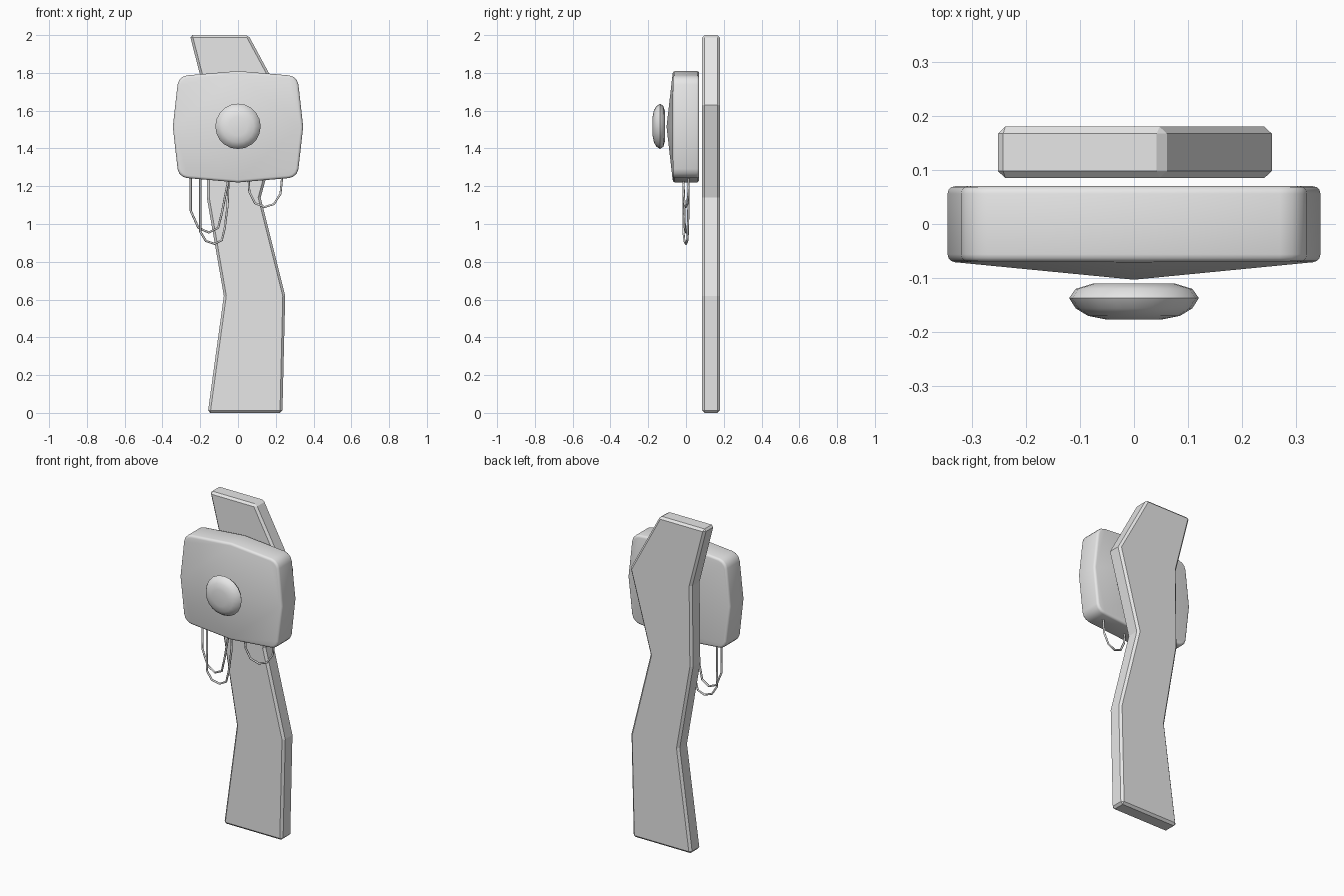
import bpy, bmesh, math

if "Cube" in bpy.data.objects:
    bpy.data.objects.remove(bpy.data.objects["Cube"], do_unlink=True)

GREY = (0.8, 0.8, 0.8, 1)
mat = bpy.data.materials.new("light grey")
mat.use_nodes = True
mat.diffuse_color = GREY
mat.node_tree.nodes["Principled BSDF"].inputs["Base Color"].default_value = GREY


def add_object(name, data):
    data.materials.append(mat)
    ob = bpy.data.objects.new(name, data)
    bpy.context.collection.objects.link(ob)
    return ob


def finish(name, bm, smooth=False):
    bmesh.ops.recalc_face_normals(bm, faces=bm.faces[:])
    mesh = bpy.data.meshes.new(name)
    bm.to_mesh(mesh)
    bm.free()
    ob = add_object(name, mesh)
    if smooth:
        bpy.ops.object.select_all(action='DESELECT')
        ob.select_set(True)
        bpy.context.view_layer.objects.active = ob
        bpy.ops.object.shade_smooth_by_angle(angle=math.radians(40))
    return ob


def slab(outline, front, back, apex=None):
    """Outline in x and z, given depth; an apex makes a domed front."""
    bm = bmesh.new()
    n = len(outline)
    f = [bm.verts.new((x, front, z)) for x, z in outline]
    b = [bm.verts.new((x, back, z)) for x, z in outline]
    bm.faces.new(b)
    for i in range(n):
        bm.faces.new((f[i], f[(i + 1) % n], b[(i + 1) % n], b[i]))
    if apex:
        centre = bm.verts.new(apex)
        for i in range(0, n, 2):  # one quad per quarter
            bm.faces.new((centre, f[i], f[i + 1], f[(i + 2) % n]))
    else:
        bm.faces.new(f)
    bmesh.ops.recalc_face_normals(bm, faces=bm.faces[:])
    return bm


def bevel_sharp(bm, width, segments, only_depth=False):
    edges = [e for e in bm.edges if e.calc_face_angle(0) > 0.9]
    if only_depth:
        edges = [e for e in edges
                 if abs(e.verts[0].co.y - e.verts[1].co.y) > 0.05]
    bmesh.ops.bevel(bm, geom=edges, offset=width, segments=segments,
                    profile=0.5, affect='EDGES', clamp_overlap=True)


# Crooked flat post
post = slab([(-0.16, 0), (0.235, 0), (0.25, 0.62), (0.12, 1.14), (0.255, 1.63),
             (0.055, 2), (-0.255, 2), (-0.16, 1.63), (-0.165, 1.14),
             (-0.075, 0.62)], 0.085, 0.18)
bevel_sharp(post, 0.013, 1)
finish("post", post)

# Pillowed box with a shallow pointed front
box = slab([(0, 1.22), (0.315, 1.247), (0.345, 1.515), (0.315, 1.783),
            (0, 1.81), (-0.315, 1.783), (-0.345, 1.515), (-0.315, 1.247)],
           -0.07, 0.07, apex=(0, -0.103, 1.515))
bevel_sharp(box, 0.045, 3, only_depth=True)
bevel_sharp(box, 0.014, 3)
finish("box", box, smooth=True)

# Rounded button, turned around the front-back axis
profile = [(0.075, -0.11), (0.108, -0.12), (0.12, -0.137), (0.108, -0.156),
           (0.085, -0.17), (0.05, -0.177)]
SIDES = 20
bm = bmesh.new()
rings = []
for r, y in profile:
    rings.append([bm.verts.new((r * math.cos(a), y, 1.517 + r * math.sin(a)))
                  for a in (math.tau * i / SIDES for i in range(SIDES))])
for lower, upper in zip(rings, rings[1:]):
    for i in range(SIDES):
        j = (i + 1) % SIDES
        bm.faces.new((lower[i], lower[j], upper[j], upper[i]))
bm.faces.new(rings[0])
bm.faces.new(rings[-1])
finish("button", bm, smooth=True)


# Hanging wire loops
def wire(name, points, y_start, y_end):
    curve = bpy.data.curves.new(name, 'CURVE')
    curve.dimensions = '3D'
    curve.bevel_depth = 0.006
    curve.bevel_resolution = 1
    spline = curve.splines.new('POLY')
    spline.points.add(len(points) - 1)
    x0, x1 = points[0][0], points[-1][0]
    for p, (x, z) in zip(spline.points, points):
        t = (x - x0) / (x1 - x0)
        p.co = (x, y_start + (y_end - y_start) * t, z, 1)
    add_object(name, curve)


wire("outer_wire", [(-0.25, 1.26), (-0.25, 1.07), (-0.21, 0.98), (-0.155, 0.955),
                    (-0.105, 0.98), (-0.085, 1.06), (-0.05, 1.24)], 0.014, -0.014)
wire("long_wire", [(-0.2, 1.26), (-0.2, 0.96), (-0.17, 0.91), (-0.125, 0.895),
                   (-0.085, 0.915), (-0.07, 0.98), (-0.055, 1.1), (-0.05, 1.24)],
     -0.014, 0.014)
wire("short_wire", [(0.055, 1.26), (0.06, 1.17), (0.09, 1.11), (0.14, 1.09),
                    (0.19, 1.105), (0.225, 1.16), (0.235, 1.26)], -0.014, 0.014)
